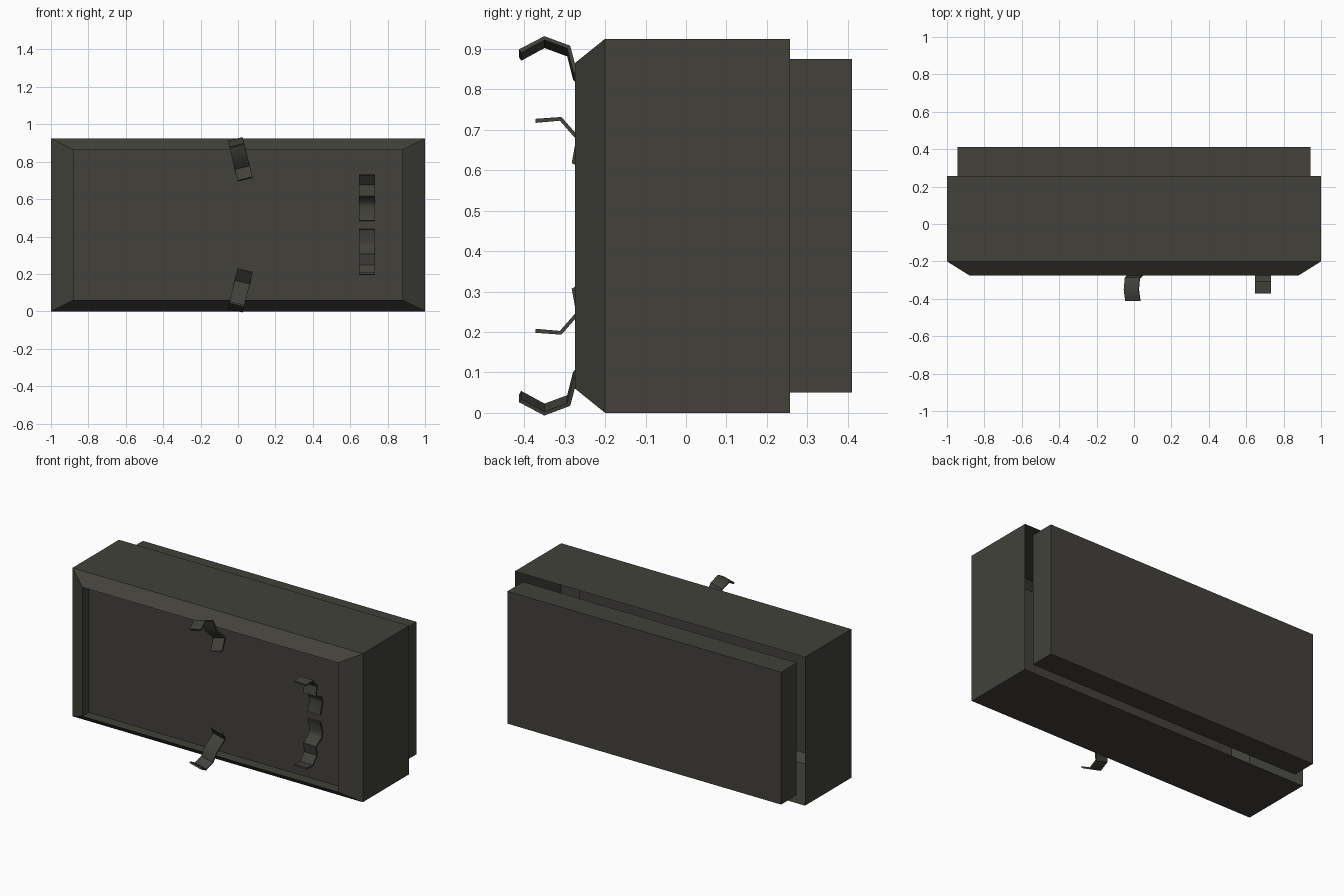
import bpy, bmesh, math
from mathutils import Matrix

cube = bpy.data.objects.get("Cube")
if cube:
    bpy.data.objects.remove(cube, do_unlink=True)

# One dark olive grey material
mat = bpy.data.materials.new("dark_olive_grey")
mat.use_nodes = True
COLOUR = (0.054, 0.053, 0.044, 1)
mat.diffuse_color = COLOUR
bsdf = mat.node_tree.nodes["Principled BSDF"]
bsdf.inputs["Base Color"].default_value = COLOUR
bsdf.inputs["Roughness"].default_value = 0.8

MID = 0.4625  # mid height of the body


def finish(bm, name):
    mesh = bpy.data.meshes.new(name)
    bm.to_mesh(mesh)
    bm.free()
    mesh.materials.append(mat)
    obj = bpy.data.objects.new(name, mesh)
    bpy.context.collection.objects.link(obj)
    return obj


def ring_solid(name, rings, cap_first, cap_last):
    """Bridge rectangles (half width, half height, y) running front to back."""
    bm = bmesh.new()
    loops = [[bm.verts.new((sx * w, y, MID + sz * h))
              for sx, sz in ((-1, -1), (1, -1), (1, 1), (-1, 1))]
             for w, h, y in rings]
    for a, b in zip(loops, loops[1:]):
        for i in range(4):
            j = (i + 1) % 4
            bm.faces.new((a[j], a[i], b[i], b[j]))
    if cap_first:
        bm.faces.new(loops[0])
    if cap_last:
        bm.faces.new(loops[-1][::-1])
    return finish(bm, name)


# Open-backed body: recessed front panel, bevelled frame, thin side walls
ring_solid("body_shell", [(0.88, 0.402, -0.21), (0.88, 0.402, -0.275),
                          (1.0, MID, -0.2), (1.0, MID, 0.257)], True, False)

# Floating rear panel
ring_solid("rear_panel", [(0.943, 0.412, 0.257), (0.943, 0.412, 0.411)], True, True)


def clip(name, profile, width, x, z, tilt, flip):
    """Bent metal strip; profile holds (depth, distance along the strip)."""
    bm = bmesh.new()
    rows = [[bm.verts.new((s * width / 2, y, u)) for s in (-1, 1)] for y, u in profile]
    for a, b in zip(rows, rows[1:]):
        bm.faces.new((a[0], a[1], b[1], b[0]))
    bm.transform(Matrix.Translation((x, 0, z - MID)) @ Matrix.Rotation(tilt, 4, 'Y'))
    if flip:
        bm.transform(Matrix.Diagonal((1, 1, -1, 1)))
        bmesh.ops.reverse_faces(bm, faces=bm.faces[:])
    bm.transform(Matrix.Translation((0, 0, MID)))
    obj = finish(bm, name)
    solid = obj.modifiers.new("thickness", 'SOLIDIFY')
    solid.thickness = 0.01
    solid.offset = 0
    bpy.ops.object.select_all(action='DESELECT')
    obj.select_set(True)
    bpy.context.view_layer.objects.active = obj
    bpy.ops.object.modifier_apply(modifier="thickness")
    bpy.ops.object.shade_smooth_by_angle(angle=math.radians(50))


# Strip profiles from hooked tip to the end by the panel
large = [(-0.41, 0.075), (-0.35, 0.108), (-0.29, 0.085),
         (-0.275, 0.025), (-0.215, -0.045), (-0.265, -0.108)]
small = [(-0.372, 0.112), (-0.31, 0.117), (-0.267, 0.068), (-0.278, 0.01),
         (-0.225, -0.02), (-0.215, -0.05), (-0.235, -0.125)]

for flip, side in ((False, "upper"), (True, "lower")):
    clip(side + "_centre_clip", large, 0.082, 0.012, 0.812, math.radians(-14), flip)
    clip(side + "_side_clip", small, 0.087, 0.69, 0.61, 0, flip)
